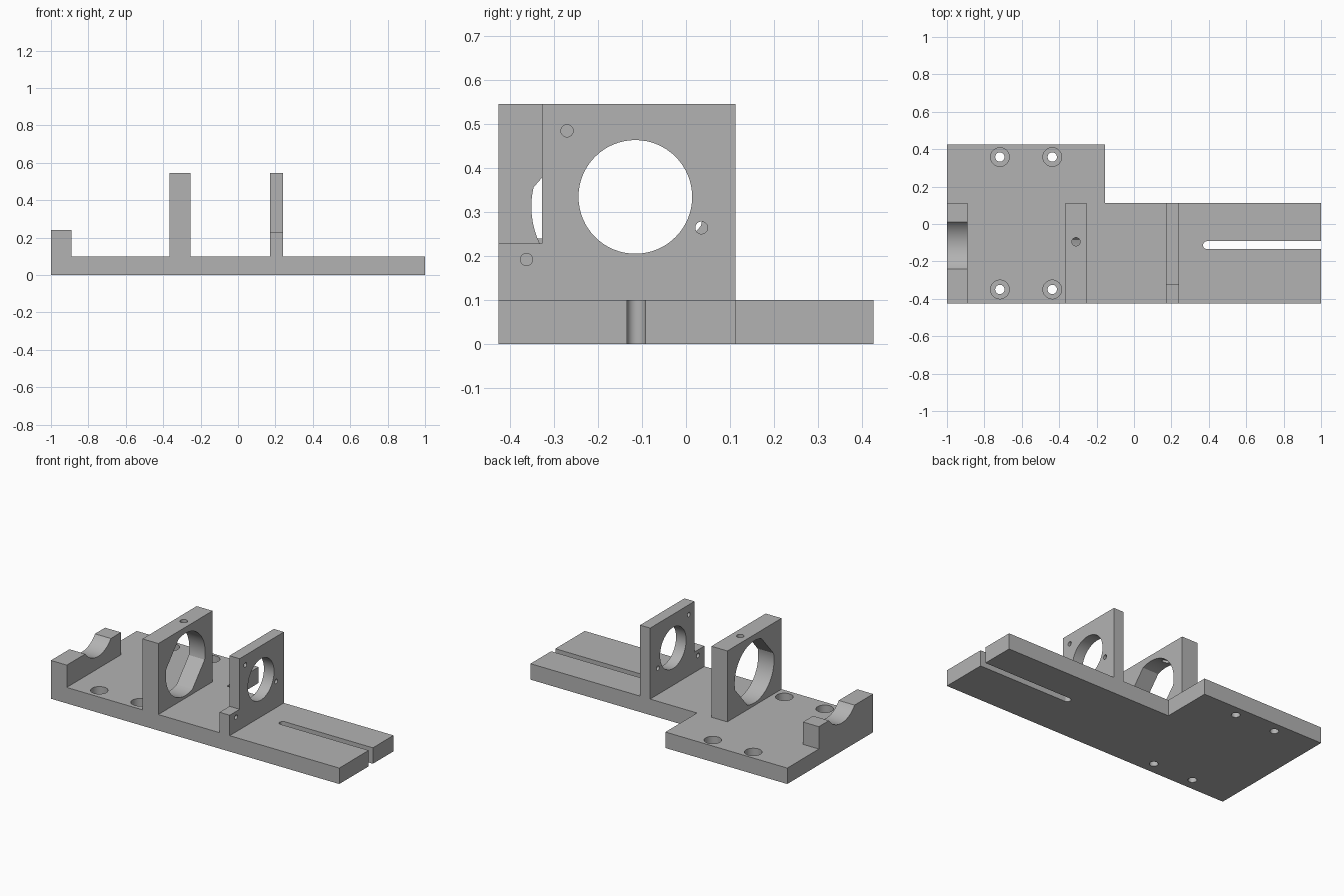
import bpy
import bmesh
import math
from mathutils import Vector

if "Cube" in bpy.data.objects:
    bpy.data.objects.remove(bpy.data.objects["Cube"], do_unlink=True)

grey = bpy.data.materials.new("machined_grey")
grey.use_nodes = True
COLOUR = (0.45, 0.45, 0.45, 1)
grey.diffuse_color = COLOUR
grey.node_tree.nodes["Principled BSDF"].inputs["Base Color"].default_value = COLOUR

FRONT, BACK, STEP = -0.425, 0.112, 0.425
DECK, TOP = 0.1, 0.545
BORE = (-0.115, 0.334)


def prism(name, outline, axis, lo, hi):
    """Extrude a 2D outline along z (outline in x, y) or x (outline in y, z)."""
    def place(a, b, h):
        return Vector((a, b, h)) if axis == "z" else Vector((h, a, b))
    bm = bmesh.new()
    face = bm.faces.new([bm.verts.new(place(a, b, lo)) for a, b in outline])
    grown = bmesh.ops.extrude_face_region(bm, geom=[face])["geom"]
    moved = [g for g in grown if isinstance(g, bmesh.types.BMVert)]
    bmesh.ops.translate(bm, verts=moved, vec=place(0, 0, hi - lo))
    bmesh.ops.recalc_face_normals(bm, faces=bm.faces)
    mesh = bpy.data.meshes.new(name)
    bm.to_mesh(mesh)
    bm.free()
    mesh.materials.append(grey)
    obj = bpy.data.objects.new(name, mesh)
    bpy.context.collection.objects.link(obj)
    return obj


def rect(a0, a1, b0, b1):
    return [(a0, b0), (a1, b0), (a1, b1), (a0, b1)]


def circle(a, b, r, sides=64):
    turns = [math.tau * i / sides for i in range(sides)]
    return [(a + r * math.cos(t), b + r * math.sin(t)) for t in turns]


def flatted_circle(a, b, r, flat, tilt):
    """Circle with two parallel flats, whose normal points along tilt."""
    half = math.acos(flat / r)
    points = []
    for start in (tilt + half, tilt + math.pi + half):
        for i in range(33):
            t = start + (math.pi - 2 * half) * i / 32
            points.append((a + r * math.cos(t), b + r * math.sin(t)))
    return points


def cut(obj, outline, axis, lo, hi):
    cutter = prism("cutter", outline, axis, lo, hi)
    cutter.hide_render = True
    mod = obj.modifiers.new("cut", "BOOLEAN")
    mod.operation = "DIFFERENCE"
    mod.solver = "EXACT"
    mod.object = cutter
    bpy.context.view_layer.objects.active = obj
    bpy.ops.object.modifier_apply(modifier=mod.name)
    bpy.data.objects.remove(cutter, do_unlink=True)


# Stepped base plate
base = prism("base_plate", [(-1, FRONT), (1, FRONT), (1, BACK), (-0.155, BACK),
                            (-0.155, STEP), (-1, STEP)], "z", 0, DECK)

# Counterbored screw holes
for x in (-0.717, -0.437):
    for y in (-0.35, 0.358):
        cut(base, circle(x, y, 0.05, 48), "z", 0.05, 0.2)
        cut(base, circle(x, y, 0.025, 32), "z", -0.1, 0.2)

# Open slot with a rounded inner end
slot_y, slot_r = -0.113, 0.021
arc = [math.pi / 2 + math.pi * i / 16 for i in range(17)]
slot = [(0.39 + slot_r * math.cos(t), slot_y + slot_r * math.sin(t)) for t in arc]
slot += [(1.1, slot_y - slot_r), (1.1, slot_y + slot_r)]
cut(base, slot, "z", -0.1, 0.2)

# Cradle block at the end
cradle = prism("cradle_block", rect(FRONT, BACK, DECK, 0.24), "x", -1, -0.89)
cut(cradle, circle(*BORE, 0.158), "x", -1.1, -0.8)

# Thick holder with flatted bore and set screw hole
holder = prism("thick_holder", rect(FRONT, BACK, DECK, TOP), "x", -0.365, -0.255)
cut(holder, flatted_circle(-0.156, 0.312, 0.195, 0.172, math.radians(-41)),
    "x", -0.5, -0.1)
cut(holder, circle(-0.31, -0.095, 0.022, 32), "z", 0.4, 0.7)

# Thin notched mounting plate
thin = prism("thin_mount", [(FRONT, DECK), (BACK, DECK), (BACK, TOP), (-0.327, TOP),
                            (-0.327, 0.228), (FRONT, 0.228)], "x", 0.17, 0.24)
cut(thin, circle(*BORE, 0.129), "x", 0.1, 0.3)
for y, z in ((-0.27, 0.484), (0.035, 0.264), (-0.362, 0.192)):
    cut(thin, circle(y, z, 0.014, 24), "x", 0.1, 0.3)

# Smooth bores, crisp edges
bpy.ops.object.select_all(action="DESELECT")
for obj in (base, cradle, holder, thin):
    obj.select_set(True)
bpy.context.view_layer.objects.active = base
bpy.ops.object.shade_smooth_by_angle(angle=math.radians(25))
